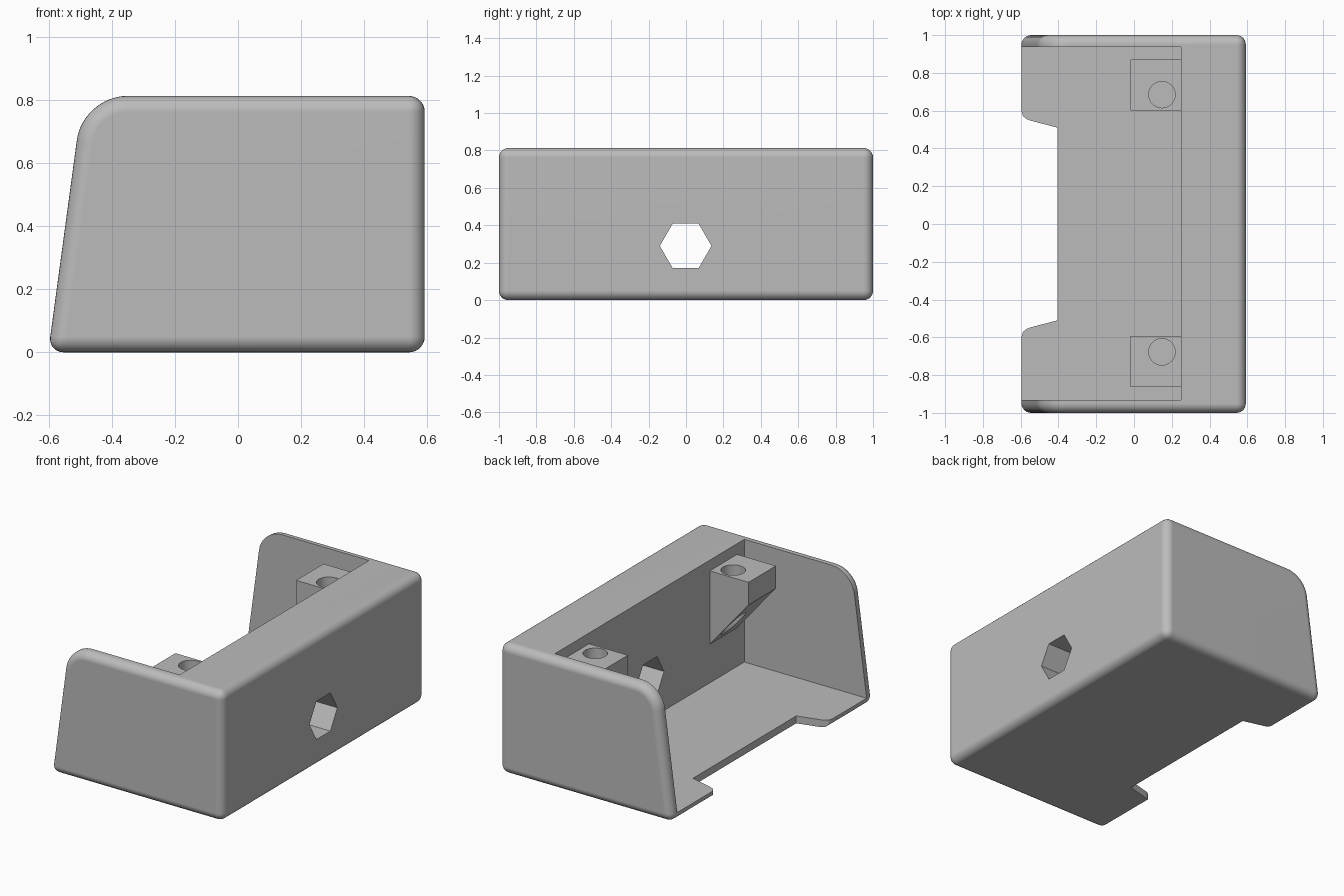
import bpy, bmesh, math
from mathutils import Vector

cube = bpy.data.objects.get("Cube")
if cube:
    bpy.data.objects.remove(cube)

# One plain grey plastic
GREY = (0.5, 0.5, 0.5, 1)
grey = bpy.data.materials.new("grey plastic")
grey.use_nodes = True
grey.diffuse_color = GREY
grey.node_tree.nodes["Principled BSDF"].inputs["Base Color"].default_value = GREY


def prism(name, points, axis, lo, hi, shape=None):
    """Extrude a 2D outline from lo to hi along 'x', 'y' or 'z'."""
    place = {"x": lambda a, b, t: (t, a, b),
             "y": lambda a, b, t: (a, t, b),
             "z": lambda a, b, t: (a, b, t)}[axis]
    bm = bmesh.new()
    face = bm.faces.new([bm.verts.new(place(a, b, lo)) for a, b in points])
    extruded = bmesh.ops.extrude_face_region(bm, geom=[face])["geom"]
    moved = [v for v in extruded if isinstance(v, bmesh.types.BMVert)]
    bmesh.ops.translate(bm, verts=moved, vec=Vector(place(0, 0, hi - lo)))
    bmesh.ops.recalc_face_normals(bm, faces=bm.faces)
    if shape:
        shape(bm)
    mesh = bpy.data.meshes.new(name)
    bm.to_mesh(mesh)
    bm.free()
    mesh.materials.append(grey)
    obj = bpy.data.objects.new(name, mesh)
    bpy.context.collection.objects.link(obj)
    return obj


def ring(cx, cy, radius, sides):
    return [(cx + radius * math.cos(math.tau * i / sides),
             cy + radius * math.sin(math.tau * i / sides)) for i in range(sides)]


def activate(obj):
    bpy.ops.object.select_all(action="DESELECT")
    obj.select_set(True)
    bpy.context.view_layer.objects.active = obj


def cut(obj, cutter):
    activate(obj)
    mod = obj.modifiers.new("cut", "BOOLEAN")
    mod.operation = "DIFFERENCE"
    mod.solver = "EXACT"
    mod.object = cutter
    bpy.ops.object.modifier_apply(modifier=mod.name)
    bpy.data.objects.remove(cutter)


def smooth(obj):
    activate(obj)
    bpy.ops.object.shade_smooth_by_angle(angle=math.radians(25))
    mod = obj.modifiers.new("even shading", "WEIGHTED_NORMAL")
    mod.keep_sharp = True


def round_body(bm):
    # Large round on the upper open corner, then a small round everywhere
    corner = [e for e in bm.edges
              if all(v.co.x < 0 and v.co.z > 0.5 for v in e.verts)]
    bmesh.ops.bevel(bm, geom=corner, offset=0.14, segments=12,
                    profile=0.5, affect="EDGES")
    sharp = [e for e in bm.edges if e.calc_face_angle(0) > math.radians(30)]
    bmesh.ops.bevel(bm, geom=sharp, offset=0.05, segments=7,
                    profile=0.5, affect="EDGES")


# Housing: sloped side profile, hollowed from above and open at one side
housing = prism("housing", [(-0.602, 0), (0.592, 0), (0.592, 0.813), (-0.492, 0.813)],
                "y", -1, 1, round_body)
cut(housing, prism("cavity", [(-1, 0.046), (0.25, 0.046), (0.25, 1), (-1, 1)],
                   "y", -0.933, 0.937))

# Notch in the floor lip, with rounded outer corners
half = [(-0.405, 0.51), (-0.55, 0.548), (-0.572, 0.557), (-0.588, 0.572),
        (-0.595, 0.595), (-0.7, 0.6)]
cut(housing, prism("notch", half + [(x, -y) for x, y in reversed(half)], "z", -0.2, 0.2))

# Hexagonal opening through the thick wall
cut(housing, prism("hex_opening", ring(-0.002, 0.29, 0.138, 6), "x", 0.1, 0.8))
smooth(housing)

# Screw brackets with a sloped underside and a vertical hole
for name, y in (("right_bracket", -0.727), ("left_bracket", 0.735)):
    side = math.copysign(1, y)
    bracket = prism(name, [(0.255, 0.746), (-0.018, 0.746), (-0.018, 0.605), (0.255, 0.282)],
                    "y", y - 0.135, y + 0.135)
    cut(bracket, prism("screw_hole", ring(0.148, y - side * 0.05, 0.07, 40), "z", 0, 1))
    smooth(bracket)
